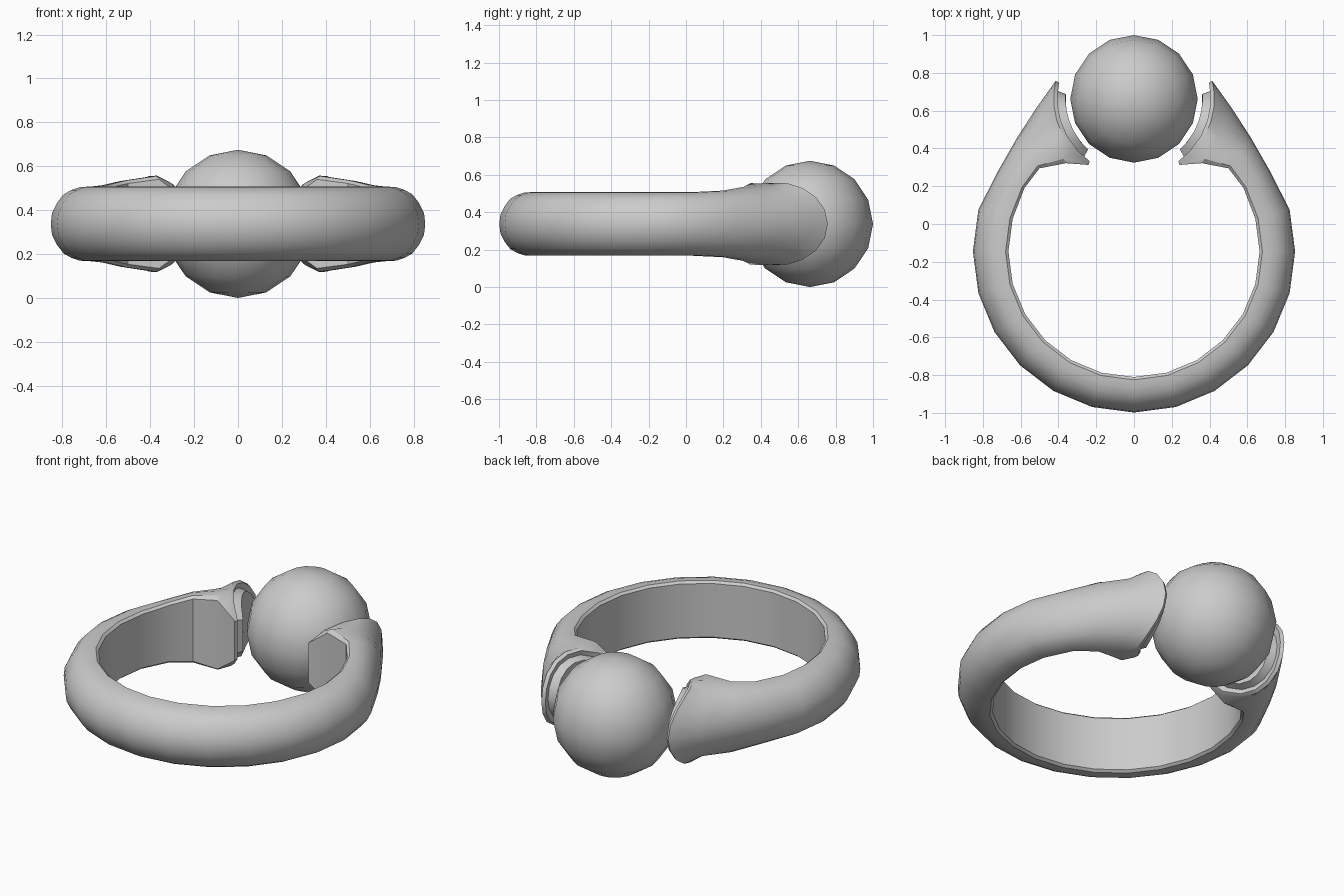
import bpy, bmesh, math
from mathutils import Vector

cube = bpy.data.objects.get("Cube")
if cube:
    bpy.data.objects.remove(cube)

metal = bpy.data.materials.new("light grey")
metal.use_nodes = True
GREY = (0.6, 0.6, 0.6, 1)
metal.diffuse_color = GREY
metal.node_tree.nodes["Principled BSDF"].inputs["Base Color"].default_value = GREY

MID_Z = 0.3375
BALL = Vector((0, 0.6625, MID_Z))
BALL_R = 0.3375


def finish(bm, name, angle):
    bmesh.ops.recalc_face_normals(bm, faces=bm.faces)
    mesh = bpy.data.meshes.new(name)
    bm.to_mesh(mesh)
    bm.free()
    mesh.materials.append(metal)
    mesh.shade_smooth()
    mesh.set_sharp_from_angle(angle=math.radians(angle))
    obj = bpy.data.objects.new(name, mesh)
    bpy.context.collection.objects.link(obj)
    return obj


# Band profile: depth from inner (0) to outer (1), height as a fraction, and the matching rim angle
half = [(1, 0, 0), (0.97, 0.29, 20), (0.85, 0.56, 40), (0.69, 0.79, 60), (0.5, 0.91, 78),
        (0.3, 0.985, 98), (0.08, 1, 122), (0, 0.93, 148)]
profile = half + [(u, -w, -t) for u, w, t in reversed(half[1:])]


def section(inner, outer, h):
    i, o = Vector(inner), Vector(outer)
    pts = []
    for u, w, _ in profile:
        p = i.lerp(o, u)
        pts.append((p.x, p.y, MID_Z + h * w))
    return pts


def cup_ring(radius, span, height):
    # Oval loop wrapped round the upright cylinder that surrounds the ball
    pts = []
    for _, _, t in profile:
        t = math.radians(t)
        a = math.radians(-24 + span * math.cos(t))
        pts.append((BALL.x + radius * math.cos(a), BALL.y + radius * math.sin(a),
                    MID_Z + height * math.sin(t)))
    return pts


# Half of the band: round part, flared shoulder, rim and concave cup pad
rings = []
for k in range(8):
    a = math.radians(15 * k)
    d = Vector((math.sin(a), -math.cos(a)))
    c = Vector((0, -0.145))
    rings.append(section(c + d * 0.665, c + d * 0.853, 0.17))
rings += [
    section((0.58, 0.19), (0.72, 0.28), 0.178),
    section((0.50, 0.295), (0.62, 0.455), 0.198),
    section((0.36, 0.322), (0.52, 0.61), 0.218),
    cup_ring(0.425, 37, 0.222),
    cup_ring(0.405, 36, 0.212),
    cup_ring(0.41, 30, 0.185),
    cup_ring(0.362, 28, 0.175),
    cup_ring(0.368, 14, 0.09),
]
bm = bmesh.new()
loops = [[bm.verts.new(p) for p in ring] for ring in rings]
n = len(profile)
for a, b in zip(loops, loops[1:]):
    for j in range(n):
        bm.faces.new((a[j], a[(j + 1) % n], b[(j + 1) % n], b[j]))
bm.faces.new(loops[-1])
band = finish(bm, "ring_band", 32)
mirror = band.modifiers.new("Mirror", 'MIRROR')
mirror.merge_threshold = 0.001

# Ball held between the two cups
bm = bmesh.new()
bmesh.ops.create_uvsphere(bm, u_segments=16, v_segments=8, radius=BALL_R)
bmesh.ops.translate(bm, vec=BALL, verts=bm.verts)
finish(bm, "ball", 40)
